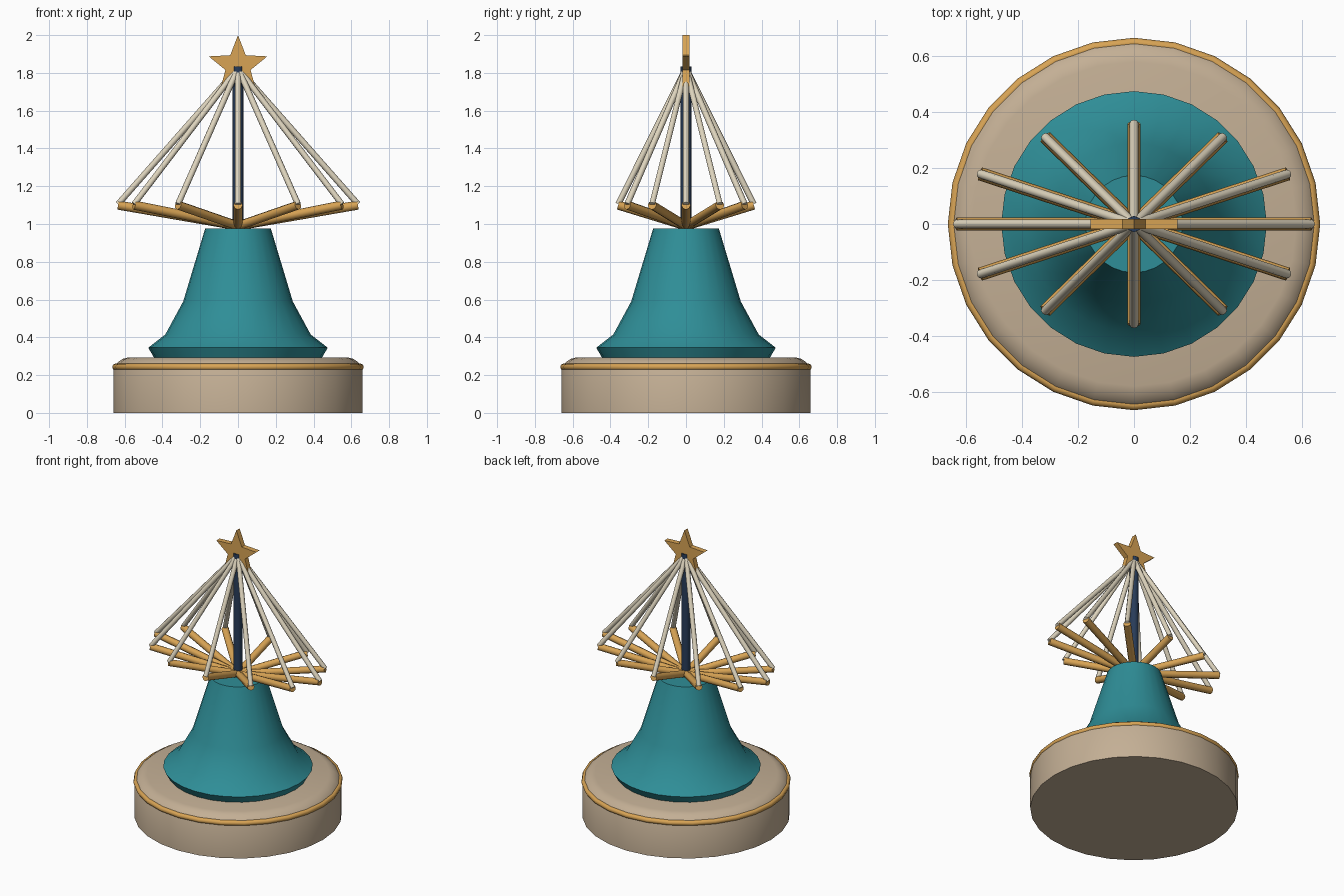
import bpy
import bmesh
from math import sin, cos, pi, radians
from mathutils import Vector

if "Cube" in bpy.data.objects:
    bpy.data.objects.remove(bpy.data.objects["Cube"], do_unlink=True)


def material(name, rgb):
    mat = bpy.data.materials.new(name)
    mat.use_nodes = True
    mat.diffuse_color = (*rgb, 1)
    mat.node_tree.nodes["Principled BSDF"].inputs["Base Color"].default_value = (*rgb, 1)
    return mat


TAN = material("tan stone", (0.55, 0.43, 0.30))
GOLD = material("gold", (0.69, 0.37, 0.09))
TEAL = material("teal", (0.028, 0.27, 0.31))
CREAM = material("cream cord", (0.73, 0.66, 0.51))
NAVY = material("dark navy", (0.021, 0.045, 0.10))


def finish(obj, name, mat, angle=None):
    obj.name = name
    obj.data.materials.append(mat)
    if angle:
        bpy.ops.object.select_all(action='DESELECT')
        obj.select_set(True)
        bpy.context.view_layer.objects.active = obj
        bpy.ops.object.shade_smooth_by_angle(angle=radians(angle))
    return obj


def from_bmesh(bm, name, mat, angle=None):
    bmesh.ops.recalc_face_normals(bm, faces=bm.faces)
    mesh = bpy.data.meshes.new(name)
    bm.to_mesh(mesh)
    bm.free()
    obj = bpy.data.objects.new(name, mesh)
    bpy.context.collection.objects.link(obj)
    return finish(obj, name, mat, angle)


def lathe(name, profile, mat, sides, angle):
    """Revolve (radius, height) points about z and cap both ends."""
    bm = bmesh.new()
    rings = [[bm.verts.new((r * cos(2 * pi * i / sides), r * sin(2 * pi * i / sides), z))
              for i in range(sides)] for r, z in profile]
    for low, high in zip(rings, rings[1:]):
        for i in range(sides):
            j = (i + 1) % sides
            bm.faces.new((low[i], low[j], high[j], high[i]))
    bm.faces.new(rings[0])
    bm.faces.new(rings[-1])
    return from_bmesh(bm, name, mat, angle)


def rod(name, start, end, radius, mat, sides=8):
    start, end = Vector(start), Vector(end)
    axis = end - start
    bpy.ops.mesh.primitive_cylinder_add(
        vertices=sides, radius=radius, depth=axis.length, location=(start + end) / 2,
        rotation=axis.to_track_quat('Z', 'Y').to_euler())
    return finish(bpy.context.object, name, mat, 50)


# Round plinth with a softened top edge and a gold trim ring
lathe("plinth", [(0.66, 0), (0.66, 0.235), (0.65, 0.255), (0.63, 0.273),
                 (0.61, 0.286), (0.58, 0.294)], TAN, 28, 45)
bpy.ops.mesh.primitive_torus_add(major_segments=28, minor_segments=8, major_radius=0.648,
                                 minor_radius=0.018, location=(0, 0, 0.243))
finish(bpy.context.object, "plinth_trim", GOLD, 50)

# Flared bell-shaped body
lathe("bell_body", [(0.443, 0.29), (0.475, 0.345), (0.385, 0.415),
                    (0.29, 0.59), (0.174, 0.976)], TEAL, 28, 35)

# Central mast
rod("mast", (0, 0, 0.96), (0, 0, 1.835), 0.029, NAVY)

# Oval fan of spokes, each held by a cord from the mast top
SPOKES = 12
for i in range(SPOKES):
    a = 2 * pi * i / SPOKES
    x, y = cos(a), 0.565 * sin(a)
    rod(f"spoke_{i + 1}", (0, 0, 0.99), (0.635 * x, 0.635 * y, 1.1), 0.024, GOLD)
    rod(f"cord_{i + 1}", (0, 0, 1.825), (0.635 * x, 0.635 * y, 1.105), 0.016, CREAM)

# Five-pointed star on the mast top
bm = bmesh.new()
outline = []
for i in range(10):
    r = 0.07 if i % 2 else 0.163
    a = pi * i / 5
    outline.append(bm.verts.new((r * sin(a), -0.018, 1.837 + r * cos(a))))
face = bm.faces.new(outline)
back = bmesh.ops.extrude_face_region(bm, geom=[face])
bmesh.ops.translate(bm, vec=(0, 0.036, 0),
                    verts=[g for g in back["geom"] if isinstance(g, bmesh.types.BMVert)])
# keep the front face closed after extrusion
if not any(all(v.co.y < 0 for v in f.verts) for f in bm.faces):
    bm.faces.new(outline)
from_bmesh(bm, "star", GOLD)
